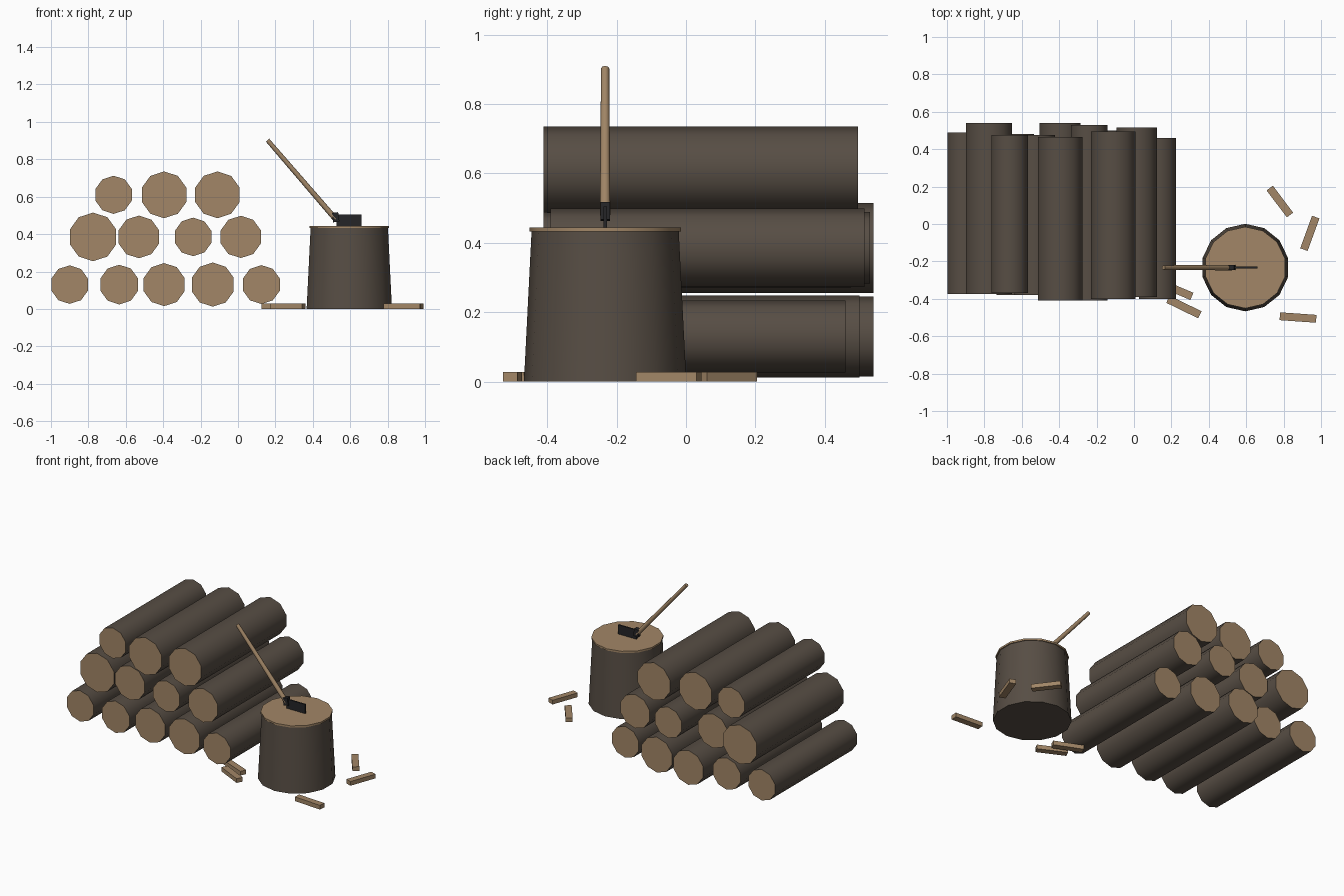
import bpy, bmesh
from math import radians
from mathutils import Matrix, Vector

if "Cube" in bpy.data.objects:
    bpy.data.objects.remove(bpy.data.objects["Cube"])


def material(name, color):
    m = bpy.data.materials.new(name)
    m.diffuse_color = (*color, 1)
    m.use_nodes = True
    m.node_tree.nodes["Principled BSDF"].inputs["Base Color"].default_value = m.diffuse_color
    return m


BARK = material("bark", (0.095, 0.075, 0.058))
WOOD = material("cut_wood", (0.36, 0.24, 0.135))
IRON = material("iron", (0.018, 0.018, 0.02))


def finish(name, bm, mats, matrix, smooth=None):
    me = bpy.data.meshes.new(name)
    bm.to_mesh(me)
    bm.free()
    for m in mats:
        me.materials.append(m)
    if smooth:
        me.shade_smooth()
        me.set_sharp_from_angle(angle=radians(smooth))
    ob = bpy.data.objects.new(name, me)
    ob.matrix_world = matrix
    bpy.context.collection.objects.link(ob)
    return ob


def cylinder(name, r1, r2, depth, sides, mats, matrix, smooth=40):
    """Cylinder along local z; a second material goes on the end faces."""
    bm = bmesh.new()
    bmesh.ops.create_cone(bm, cap_ends=True, segments=sides,
                          radius1=r1, radius2=r2, depth=depth)
    bm.normal_update()
    for f in bm.faces:
        f.material_index = int(len(mats) > 1 and abs(f.normal.z) > 0.9)
    return finish(name, bm, mats, matrix, smooth)


def box(name, size, mat, matrix):
    bm = bmesh.new()
    bmesh.ops.create_cube(bm, size=1)
    bmesh.ops.scale(bm, vec=size, verts=bm.verts)
    return finish(name, bm, [mat], matrix)


# Log pile, rows from the bottom up: (x, radius, front y, back y)
rows = [
    (0.13, [(-0.90, 0.103, -0.375, 0.49), (-0.635, 0.106, -0.38, 0.48),
            (-0.395, 0.115, -0.36, 0.54), (-0.135, 0.118, -0.37, 0.50),
            (0.125, 0.104, -0.40, 0.46)]),
    (0.385, [(-0.775, 0.13, -0.375, 0.54), (-0.53, 0.114, -0.38, 0.475),
             (-0.24, 0.103, -0.41, 0.53), (0.015, 0.113, -0.39, 0.515)]),
    (0.61, [(-0.665, 0.102, -0.37, 0.475), (-0.395, 0.125, -0.41, 0.465),
            (-0.11, 0.125, -0.40, 0.495)]),
]
for i, (z, logs) in enumerate(rows):
    for j, (x, r, y0, y1) in enumerate(logs):
        place = (Matrix.Translation((x, (y0 + y1) / 2, z))
                 @ Matrix.Rotation(radians(90), 4, 'X'))
        cylinder(f"log_{i + 1}_{j + 1}", r, r, y1 - y0, 10, [BARK, WOOD], place)

# Chopping block and its cut top
SX, SY = 0.595, -0.233
cylinder("chopping_block", 0.234, 0.212, 0.434, 14, [BARK],
         Matrix.Translation((SX, SY, 0.217)))
cylinder("chopping_block_top", 0.218, 0.218, 0.012, 14, [WOOD],
         Matrix.Translation((SX, SY, 0.438)))

# Axe: slanted handle, eye around its end, thin blade in the block
top, low = Vector((0.158, SY, 0.902)), Vector((0.522, SY, 0.48))
turn = (top - low).to_track_quat('Z', 'Y').to_matrix().to_4x4()
cylinder("axe_handle", 0.015, 0.012, (top - low).length, 8, [WOOD],
         Matrix.Translation((top + low) / 2) @ turn, 50)
box("axe_eye", (0.034, 0.028, 0.05), IRON,
    Matrix.Translation((0.522, SY, 0.49))
    @ Matrix.Rotation(radians(-8), 4, 'Y'))
box("axe_blade", (0.135, 0.01, 0.062), IRON,
    Matrix.Translation((0.593, SY, 0.474)))

# Scattered wood chips: (x, y, angle, length)
chips = [(0.78, 0.12, -53, 0.18), (0.94, -0.05, 70, 0.185),
         (0.877, -0.50, -4, 0.195), (0.267, -0.444, -26, 0.19),
         (0.222, -0.35, -23, 0.19)]
for i, (x, y, a, length) in enumerate(chips):
    box(f"wood_chip_{i + 1}", (length, 0.042, 0.028), WOOD,
        Matrix.Translation((x, y, 0.014)) @ Matrix.Rotation(radians(a), 4, 'Z'))
